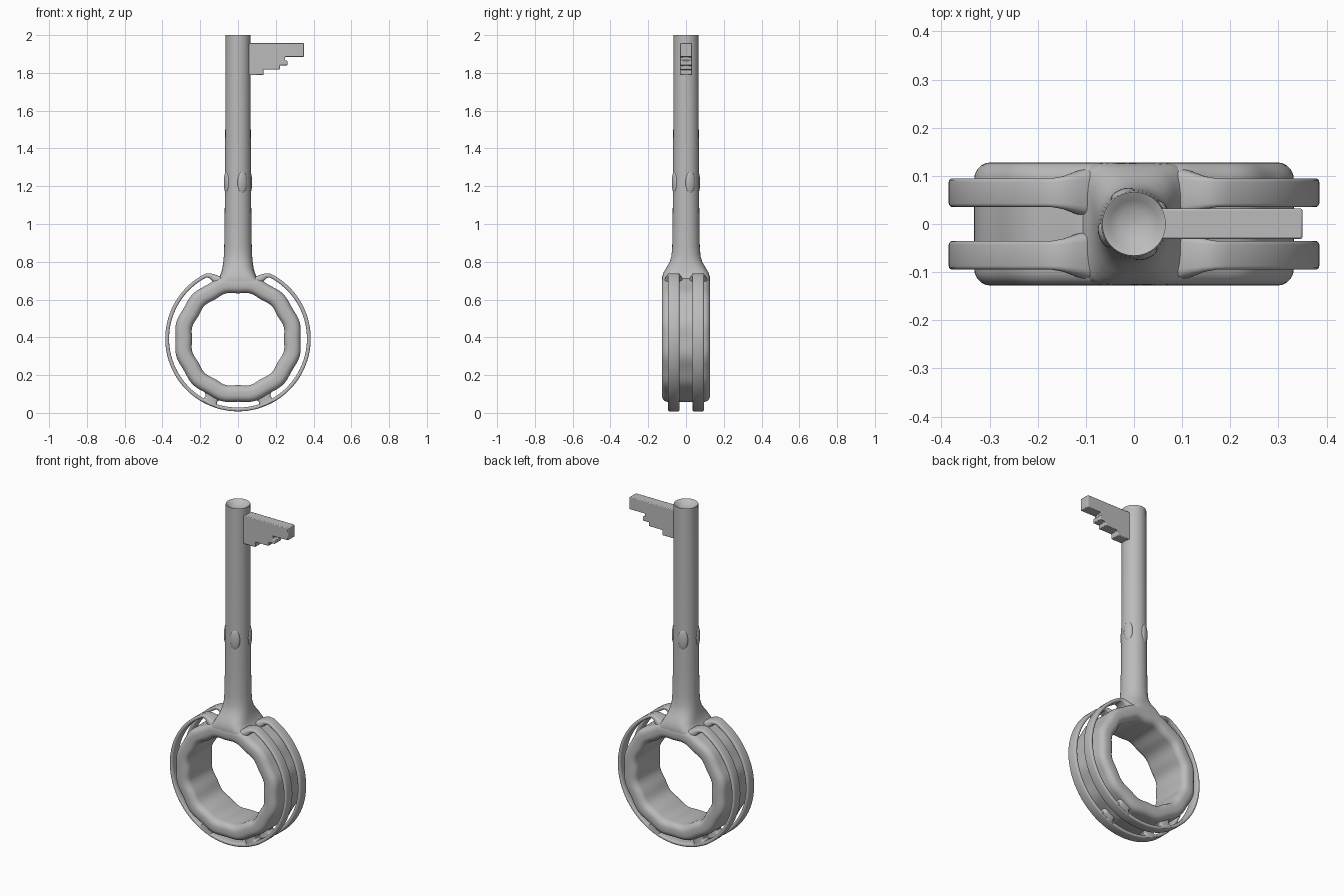
import bpy, bmesh
from math import sin, cos, pi, radians, copysign
from mathutils import Vector, Matrix

cube = bpy.data.objects.get("Cube")
if cube:
    bpy.data.objects.remove(cube)

metal = bpy.data.materials.new("grey_metal")
metal.use_nodes = True
GREY = (0.5, 0.5, 0.5, 1)
metal.diffuse_color = GREY
metal.node_tree.nodes["Principled BSDF"].inputs["Base Color"].default_value = GREY

CZ = 0.39  # height of the ring centre


def finish(name, bm, angle=40):
    bmesh.ops.recalc_face_normals(bm, faces=bm.faces)
    mesh = bpy.data.meshes.new(name)
    bm.to_mesh(mesh)
    bm.free()
    obj = bpy.data.objects.new(name, mesh)
    bpy.context.collection.objects.link(obj)
    mesh.materials.append(metal)
    bpy.ops.object.select_all(action='DESELECT')
    obj.select_set(True)
    bpy.context.view_layer.objects.active = obj
    bpy.ops.object.shade_smooth_by_angle(angle=radians(angle))
    return obj


def loft(name, sections, closed=False):
    """Skin a list of equal-length point loops."""
    bm = bmesh.new()
    loops = [[bm.verts.new(p) for p in s] for s in sections]
    pairs = list(zip(loops, loops[1:]))
    if closed:
        pairs.append((loops[-1], loops[0]))
    for a, b in pairs:
        for i in range(len(a)):
            j = (i + 1) % len(a)
            bm.faces.new((a[i], a[j], b[j], b[i]))
    if not closed:
        bm.faces.new(loops[0])
        bm.faces.new(loops[-1])
    return finish(name, bm)


def rounded_rect(a, b, r, steps=5):
    """Outline with half sizes a, b and corner radius r."""
    pts = []
    for k, (sx, sy) in enumerate(((1, 1), (-1, 1), (-1, -1), (1, -1))):
        for i in range(steps + 1):
            t = (k + i / steps) * pi / 2
            pts.append((sx * (a - r) + r * cos(t), sy * (b - r) + r * sin(t)))
    return pts


def superellipse(hx, hy, n, z, count=48):
    pts = []
    for i in range(count):
        t = 2 * pi * i / count
        c, s = cos(t), sin(t)
        pts.append((hx * copysign(abs(c) ** (2 / n), c),
                    hy * copysign(abs(s) ** (2 / n), s), z))
    return pts


# Bow ring: a broad band, softly twelve-sided
sections = []
for i in range(96):
    t = 2 * pi * i / 96
    mid = 0.291 - 0.004 * cos(12 * t)
    sections.append([((mid + u) * cos(t), v, CZ + (mid + u) * sin(t))
                     for u, v in rounded_rect(0.044, 0.128, 0.035)])
loft("bow_ring", sections, closed=True)

# Shaft: dished tip, round stem, neck flaring into the ring (z, hx, hy, power)
profile = [(1.972, 0.004, 0.004, 2), (1.976, 0.03, 0.03, 2), (1.986, 0.05, 0.05, 2),
           (1.999, 0.063, 0.063, 2), (2.0, 0.066, 0.066, 2), (1.6, 0.067, 0.067, 2),
           (1.2, 0.069, 0.069, 2), (1.0, 0.071, 0.071, 2), (0.88, 0.073, 0.073, 2),
           (0.83, 0.075, 0.077, 2.1), (0.8, 0.078, 0.086, 2.3), (0.77, 0.082, 0.103, 2.7),
           (0.745, 0.088, 0.118, 3.5), (0.72, 0.098, 0.126, 4.5), (0.70, 0.115, 0.127, 6),
           (0.66, 0.12, 0.124, 6)]
loft("shaft", [superellipse(hx, hy, n, z) for z, hx, hy, n in profile])

# Wire hoops: a thin band round the ring, thickening into the shoulders
R = 0.375
root = [(0.05, 0.665, 0.034, 0.06), (0.085, 0.685, 0.028, 0.055),
        (0.11, 0.703, 0.023, 0.047), (0.13, 0.717, 0.018, 0.04),
        (0.147, 0.726, 0.013, 0.034)]
arc = []
for i in range(81):
    t = radians(63 - i * 306 / 80)
    arc.append((R * cos(t), CZ + 0.003 + R * sin(t), 0.010, 0.030))
path = root + arc + [(-x, z, a, b) for x, z, a, b in reversed(root)]

for side, y in (("front", -0.065), ("back", 0.065)):
    sections = []
    for i, (x, z, a, b) in enumerate(path):
        p, q = path[max(i - 1, 0)], path[min(i + 1, len(path) - 1)]
        tangent = Vector((q[0] - p[0], 0, q[1] - p[1])).normalized()
        out = Vector((-tangent.z, 0, tangent.x))
        sections.append([Vector((x, y, z)) + out * u + Vector((0, v, 0))
                         for u, v in rounded_rect(a, b, a * 0.8, 3)])
    loft(side + "_hoop", sections)

    # Small bridges joining the hoop to the underside of the ring
    for name, s in (("left", 1), ("right", -1)):
        t = radians(-90 + s * 24)
        d = Vector((cos(t), 0, sin(t)))
        across = Vector((-d.z, 0, d.x))
        sections = []
        for r, w in ((0.31, 0.06), (0.328, 0.045), (0.345, 0.034),
                     (0.36, 0.038), (0.376, 0.055)):
            centre = Vector((0, y, CZ)) + d * r
            sections.append([centre + across * u + Vector((0, v, 0))
                             for u, v in rounded_rect(w, 0.03, 0.015, 3)])
        loft(f"{side}_{name}_bridge", sections)

# Four raised ovals round the stem
for k in range(4):
    bm = bmesh.new()
    bmesh.ops.create_uvsphere(bm, u_segments=24, v_segments=16, radius=1)
    place = (Matrix.Rotation(radians(21 + 90 * k), 4, 'Z')
             @ Matrix.Translation((0.064, 0, 1.22))
             @ Matrix.Diagonal((0.013, 0.027, 0.06, 1)))
    bm.transform(place)
    finish(f"stem_oval_{k + 1}", bm)

# Stepped bit
bm = bmesh.new()
outline = [(0.03, 1.957), (0.35, 1.957), (0.35, 1.885), (0.25, 1.885), (0.25, 1.865),
           (0.262, 1.865), (0.262, 1.84), (0.222, 1.84), (0.222, 1.818), (0.135, 1.818),
           (0.135, 1.788), (0.03, 1.788)]
face = bm.faces.new([bm.verts.new((x, -0.031, z)) for x, z in outline])
ext = bmesh.ops.extrude_face_region(bm, geom=[face])
bmesh.ops.translate(bm, vec=(0, 0.063, 0),
                    verts=[g for g in ext["geom"] if isinstance(g, bmesh.types.BMVert)])
bit = finish("bit", bm, 30)
bevel = bit.modifiers.new("soft_edges", 'BEVEL')
bevel.width = 0.004
bevel.segments = 2
